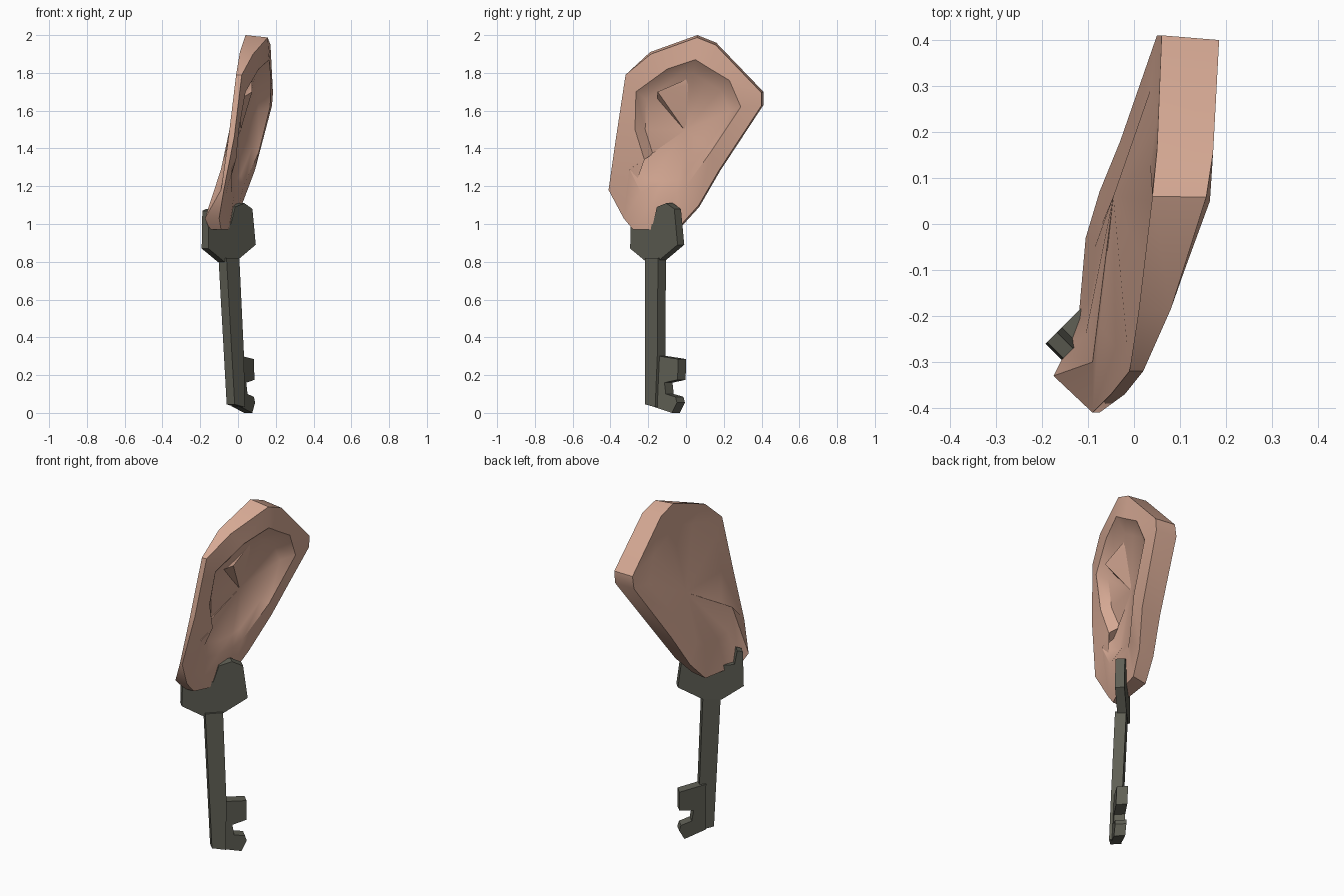
import bpy, bmesh, math
from mathutils import Vector

if "Cube" in bpy.data.objects:
    bpy.data.objects.remove(bpy.data.objects["Cube"])


def material(name, rgb):
    m = bpy.data.materials.new(name)
    m.diffuse_color = (*rgb, 1)
    m.use_nodes = True
    m.node_tree.nodes["Principled BSDF"].inputs["Base Color"].default_value = m.diffuse_color
    return m


skin = material("skin", (0.67, 0.395, 0.295))
iron = material("dark_iron", (0.115, 0.115, 0.09))


def finish(bm, name, mat, angle=None):
    bmesh.ops.recalc_face_normals(bm, faces=bm.faces)
    me = bpy.data.meshes.new(name)
    bm.to_mesh(me)
    bm.free()
    ob = bpy.data.objects.new(name, me)
    bpy.context.collection.objects.link(ob)
    me.materials.append(mat)
    if angle:
        bpy.ops.object.select_all(action='DESELECT')
        ob.select_set(True)
        bpy.context.view_layer.objects.active = ob
        bpy.ops.object.shade_smooth_by_angle(angle=math.radians(angle))
    return ob


# Ear outline: y, z, outer-side x, head-side x
rim = [(.06, 2.0, .157, .04), (.16, 1.96, .172, .05), (.41, 1.70, .185, .06),
       (.41, 1.63, .18, .05), (.18, 1.28, .09, -.03), (.07, 1.09, .02, -.075),
       (-.03, .98, -.02, -.105), (-.20, .97, -.05, -.12), (-.28, .97, -.09, -.15),
       (-.33, 1.03, -.10, -.175), (-.41, 1.18, -.075, -.09),
       (-.37, 1.46, -.02, -.05), (-.32, 1.79, .02, -.01), (-.19, 1.91, .08, .01)]
# Inner edge of the rim: y, z, x, drop to the hollow, head-side x behind it
lip = [(.05, 1.87, .165, .07, .055), (.13, 1.82, .17, .075, .035),
       (.23, 1.76, .175, .075, .05), (.29, 1.62, .17, .06, .035),
       (.13, 1.38, .11, .035, -.02), (0, 1.20, .03, .015, -.07),
       (-.05, 1.165, 0, .01, -.085), (-.16, 1.155, -.02, .01, -.095),
       (-.24, 1.17, -.035, .02, -.105), (-.30, 1.29, -.03, .03, -.09),
       (-.22, 1.34, -.01, .04, -.075), (-.27, 1.50, .005, .03, -.04),
       (-.265, 1.70, .04, .04, -.015), (-.10, 1.82, .11, .065, .03)]

front_centre = Vector((.015, 0, 1.5))
back_centre = Vector((-.045, .06, 1.5))
loops = [[], [], [], [], []]
for i, ((y, z, xf, xb), (iy, iz, ix, drop, back)) in enumerate(zip(rim, lip)):
    inner = Vector((ix, iy, iz))
    floor = inner.lerp(front_centre, .2)
    floor.x = ix - drop
    k = .975 if i < 7 or i > 12 else 1  # outer face is a little smaller here
    loops[0].append(floor)
    loops[1].append(inner)
    loops[2].append(Vector((xf, y * k, 1.5 + (z - 1.5) * k)))
    loops[3].append(Vector((xb, y, z)))
    loops[4].append(Vector((back, iy, iz)))

# Ear shell: hollow, lip, rim, back
bm = bmesh.new()
rings = [[bm.verts.new(p) for p in loop] for loop in loops]
n = len(rim)
for a, b in zip(rings, rings[1:]):
    for i in range(n):
        j = (i + 1) % n
        bm.faces.new((a[i], a[j], b[j], b[i]))
for ring, centre in ((rings[0], front_centre), (rings[-1], back_centre)):
    c = bm.verts.new(centre)
    for i in range(n):
        bm.faces.new((c, ring[i], ring[(i + 1) % n]))
finish(bm, "ear", skin, 37)

# Fold inside the hollow of the ear
bm = bmesh.new()
for p in [(.075, -.15, 1.70), (.01, -.15, 1.66), (.075, .0, 1.765),
          (.015, -.01, 1.5), (.01, -.06, 1.58), (.07, .08, 1.75)]:
    bm.verts.new(p)
bmesh.ops.convex_hull(bm, input=bm.verts)
finish(bm, "ear_fold", skin, 45)


# Flat key parts, standing on the diagonal between x and y
def plate(name, outline, thick=.06, offset=.08, slope=.04, twist=0.0):
    bm = bmesh.new()
    sides = []
    for s in (-.5, .5):
        side = []
        for u, z in outline:
            d = offset + max(0, .8 - z) * slope - twist * (u + .16) + s * thick
            side.append(bm.verts.new(((u + d) / 2 ** .5, (u - d) / 2 ** .5, z)))
        bm.faces.new(side)
        sides.append(side)
    a, b = sides
    for i in range(len(a)):
        j = (i + 1) % len(a)
        bm.faces.new((a[i], a[j], b[j], b[i]))
    return finish(bm, name, iron)


plate("key_bow", [(-.315, 1.07), (-.32, .87), (-.20, .80), (-.10, .81), (.035, .89),
                  (.01, 1.08), (-.05, 1.11), (-.12, 1.09), (-.15, 1.0),
                  (-.27, 1.0), (-.285, 1.08)], thick=.05, offset=.073)
plate("key_shaft", [(-.196, .82), (-.165, .045), (-.09, .03),
                    (-.085, .305), (-.10, .82)])
plate("key_upper_tooth", [(-.12, .305), (.03, .285), (.03, .175),
                          (-.05, .16), (-.12, .16)], twist=.22)
plate("key_lower_tooth", [(-.12, .16), (-.05, .16), (-.04, .10), (.02, .085),
                          (.03, .055), (0, .0), (-.12, .035)], twist=.22)
